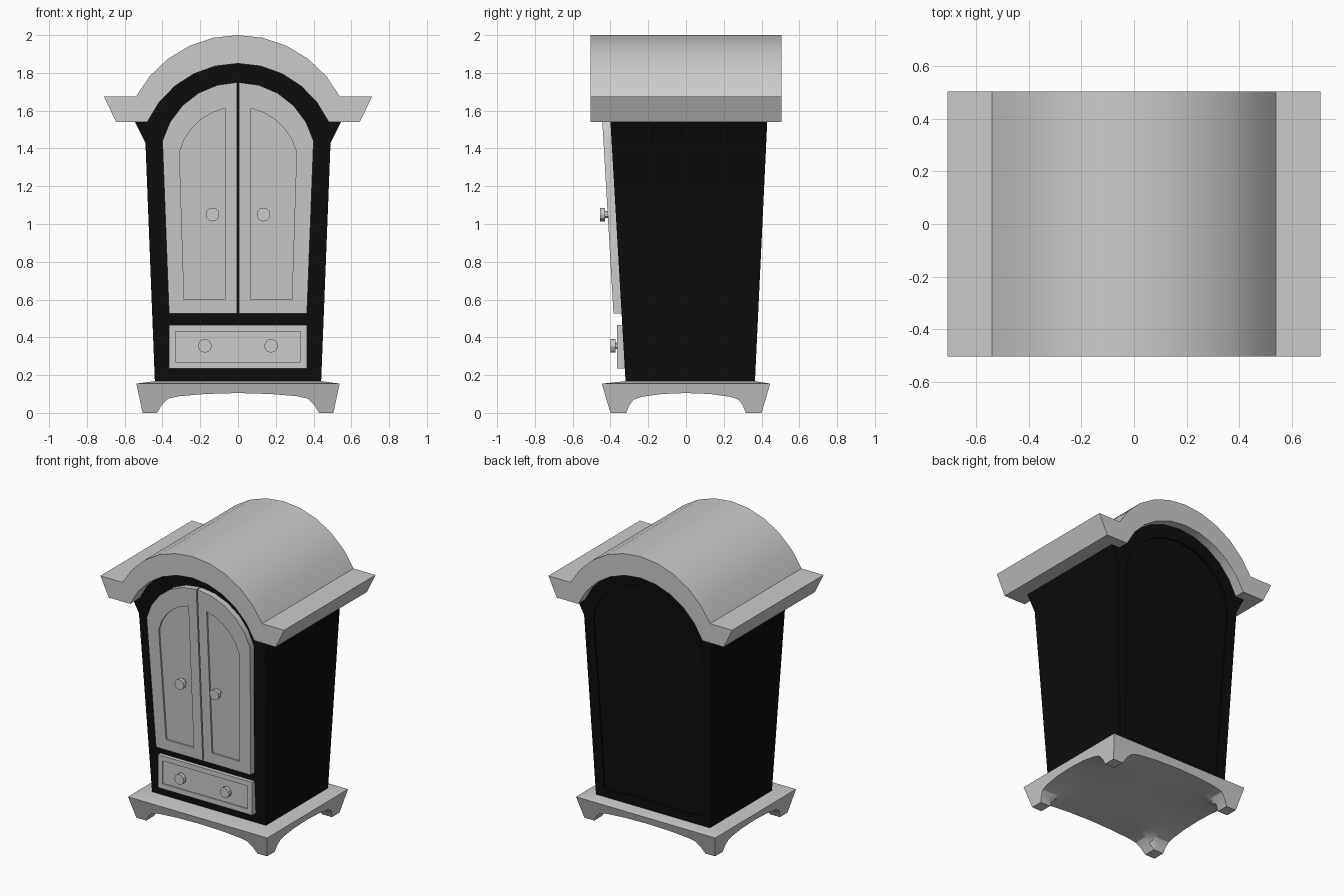
import bpy, bmesh
from math import asin, sin, cos, radians, pi
from mathutils import Matrix

if "Cube" in bpy.data.objects:
    bpy.data.objects.remove(bpy.data.objects["Cube"])

black = bpy.data.materials.new("black_paint")
black.diffuse_color = (0.004, 0.004, 0.004, 1)
black.use_nodes = True
black.node_tree.nodes["Principled BSDF"].inputs["Base Color"].default_value = black.diffuse_color


def finish(name, bm, mat=None):
    bmesh.ops.recalc_face_normals(bm, faces=bm.faces)
    me = bpy.data.meshes.new(name)
    bm.to_mesh(me)
    bm.free()
    ob = bpy.data.objects.new(name, me)
    bpy.context.collection.objects.link(ob)
    if mat:
        me.materials.append(mat)
    bpy.ops.object.select_all(action='DESELECT')
    ob.select_set(True)
    bpy.context.view_layer.objects.active = ob
    bpy.ops.object.shade_smooth_by_angle(angle=radians(30))
    return ob


def arc(cz, r, x0, x1, n=5):
    a, b = asin(x0 / r), asin(x1 / r)
    ang = [a + (b - a) * i / n for i in range(n + 1)]
    return [(r * sin(t), cz + r * cos(t)) for t in ang]


def mirrored(half):
    return half + [(-x, z) for x, z in reversed(half) if x > 1e-6]


def slab(name, outline, face_y, rear_y, panel=None, recess=0.0, mat=None):
    """Extrude an xz outline between two y(z) planes, with an optional sunken panel."""
    bm = bmesh.new()
    ring = lambda pts, fy, d=0: [bm.verts.new((x, fy(z) + d, z)) for x, z in pts]

    def bridge(a, b):
        for i in range(len(a)):
            j = (i + 1) % len(a)
            bm.faces.new((a[i], a[j], b[j], b[i]))

    rear, face = ring(outline, rear_y), ring(outline, face_y)
    bm.faces.new(rear)
    bridge(rear, face)
    if panel:
        rim, floor = ring(panel, face_y), ring(panel, face_y, recess)
        bridge(face, rim)
        bridge(rim, floor)
        face = floor
    bm.faces.new(face)
    return finish(name, bm, mat)


def front(z):
    return -0.32 - 0.0582 * (z - 0.165)


def back(z):
    return 0.365 + 0.0473 * (z - 0.165)


# Arched roof with flared eaves
roof = [(x, z) for x, z in arc(1.323, 0.527, 0, 0.48)]
roof += [(0.645, 1.54), (0.71, 1.675)] + arc(1.389, 0.611, 0.54, 0)
roof_loop = roof + [(-x, z) for x, z in reversed(roof) if x > 1e-6]
slab("roof", roof_loop, lambda z: -0.505, lambda z: 0.505)

# Tapered cabinet with sunken back panel
body = mirrored([(0.44, 0.16), (0.49, 1.43), (0.55, 1.55)] + arc(1.36, 0.51, 0.46, 0))
back_panel = mirrored([(0.375, 0.23), (0.395, 0.85), (0.42, 1.42)] + arc(1.32, 0.44, 0.40, 0))
slab("cabinet", body, back, front, back_panel, -0.012, black)

# Pair of arched doors with sunken panels
for s, side in ((1, "right"), (-1, "left")):
    door = [(0.004, 0.525), (0.365, 0.525)] + arc(1.337, 0.413, 0.40, 0.004)
    panel = [(0.07, 0.6), (0.285, 0.6)] + arc(1.30, 0.32, 0.31, 0.07)
    slab(side + "_door", [(s * x, z) for x, z in door],
         lambda z: front(z) - 0.043, lambda z: front(z) + 0.01,
         [(s * x, z) for x, z in panel], 0.012)

# Drawer front
slab("drawer", mirrored([(0.365, 0.235), (0.365, 0.465)]),
     lambda z: -0.364, lambda z: -0.31,
     mirrored([(0.33, 0.27), (0.33, 0.43)]), 0.008)


# Knobs: disc on a short neck
def knob(name, x, z, y_tip):
    bm = bmesh.new()
    for r, y0, y1 in ((0.036, y_tip, y_tip + 0.026), (0.018, y_tip + 0.02, y_tip + 0.06)):
        m = Matrix.Translation((x, (y0 + y1) / 2, z)) @ Matrix.Rotation(pi / 2, 4, 'X')
        bmesh.ops.create_cone(bm, cap_ends=True, segments=12, radius1=r, radius2=r,
                              depth=y1 - y0, matrix=m)
    finish(name, bm)


for s, side in ((1, "right"), (-1, "left")):
    knob(side + "_door_knob", s * 0.135, 1.05, -0.456)
    knob(side + "_drawer_knob", s * 0.175, 0.355, -0.4)


# Footed base: arched underside, sloping sides, slightly raised top
def symmetric(half):
    return [(-u, h) for u, h in half] + [(u, h) for u, h in reversed(half[:-1])]


TOP = 0.155
us = symmetric([(1, 0), (0.85, 0), (0.78, 0.045), (0.71, 0.075), (0.6, 0.088), (0.33, 0.1), (0, 0.105)])
vs = symmetric([(1, 0), (0.79, 0), (0.73, 0.04), (0.66, 0.07), (0.55, 0.085), (0.3, 0.1), (0, 0.105)])
bm = bmesh.new()
grid = []
for u, hu in us:
    row = []
    for v, hv in vs:
        z = max(hu, hv)
        row.append(bm.verts.new((u * (0.505 + 0.033 * z / TOP), v * (0.40 + 0.046 * z / TOP), z)))
    grid.append(row)
n = len(us) - 1
for i in range(n):
    for j in range(n):
        bm.faces.new((grid[i][j], grid[i + 1][j], grid[i + 1][j + 1], grid[i][j + 1]))
edge = ([(i, 0) for i in range(n)] + [(n, j) for j in range(n)]
        + [(i, n) for i in range(n, 0, -1)] + [(0, j) for j in range(n, 0, -1)])
low = [grid[i][j] for i, j in edge]
rim = [bm.verts.new((us[i][0] * 0.538, vs[j][0] * 0.446, TOP)) for i, j in edge]
top = [bm.verts.new((us[i][0] * 0.44, vs[j][0] * 0.342 + 0.022, 0.168)) for i, j in edge]
for a, b in ((low, rim), (rim, top)):
    for k in range(len(a)):
        m = (k + 1) % len(a)
        bm.faces.new((a[k], a[m], b[m], b[k]))
bm.faces.new(top)
finish("base", bm)
